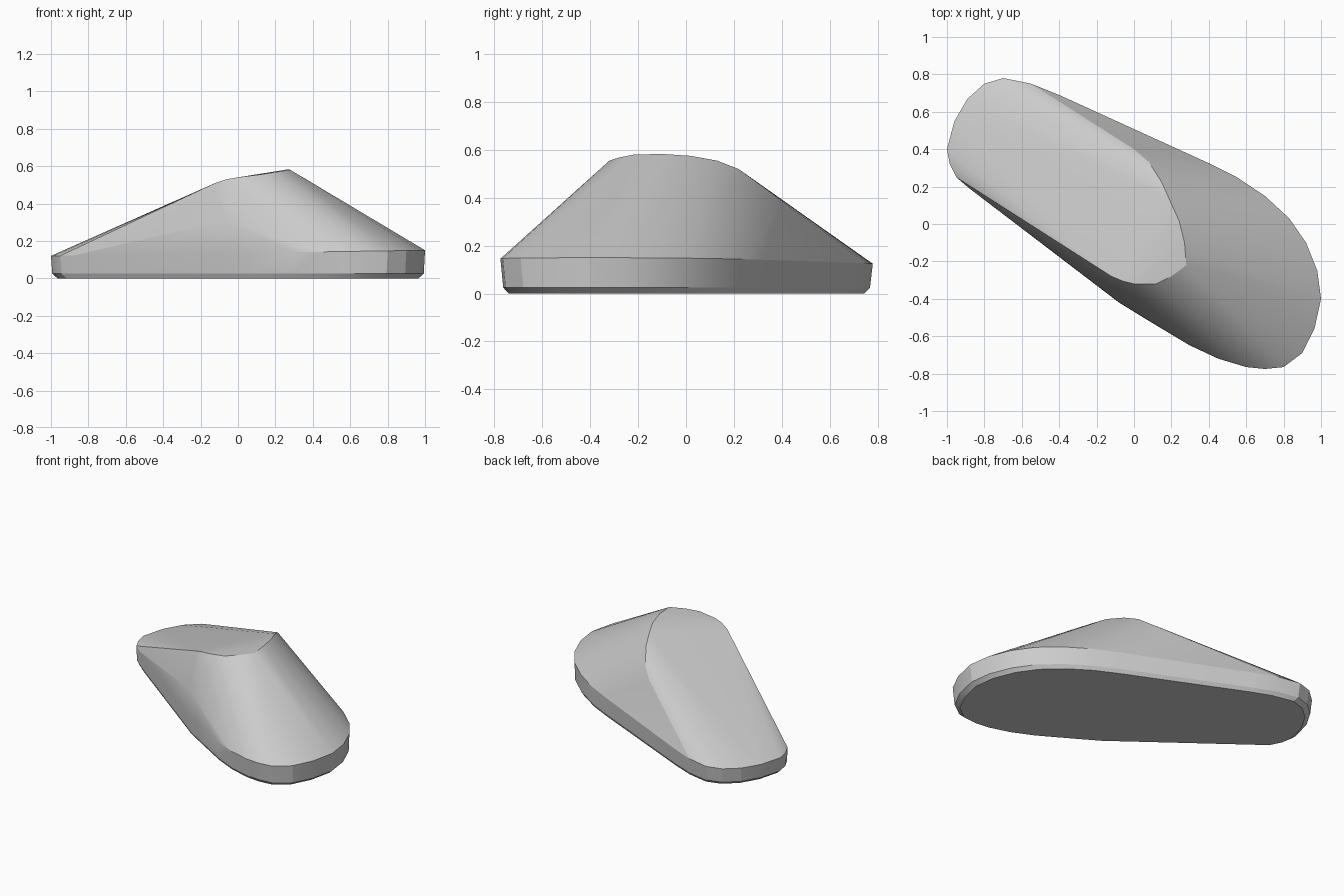
import bpy, bmesh

if "Cube" in bpy.data.objects:
    bpy.data.objects.remove(bpy.data.objects["Cube"])

# Plan outline of the wedge, anticlockwise from the narrow left end
outline = [(-1, .40), (-.985, .32), (-.95, .25), (-.88, .19), (-.60, -.02),
           (-.08, -.42), (.05, -.50), (.30, -.65), (.45, -.72), (.60, -.765),
           (.70, -.775), (.80, -.765), (.90, -.69), (.965, -.56), (1, -.40),
           (.98, -.25), (.92, -.10), (.83, .03), (.70, .15), (.55, .25),
           (.40, .325), (0, .50), (-.40, .69), (-.55, .75), (-.70, .78),
           (-.80, .75), (-.89, .67), (-.96, .55)]

# Raised edge of the sloping top face
ridge = [(-.12, -.28, .51), (-.06, -.305, .53), (0, -.32, .54), (.12, -.32, .555),
         (.20, -.28, .568), (.28, -.22, .58), (.27, -.10, .583), (.24, .02, .575),
         (.19, .13, .555), (.15, .22, .52), (.08, .33, .44), (0, .40, .385)]

# Shoulder points on the steep long side
shoulder = [(-.07, -.425, .31), (0, -.43, .33)]

bm = bmesh.new()
for x, y in outline:
    # Rim, lower wall and inset underside
    bm.verts.new((x, y, .135 + .015 * x))
    bm.verts.new((x * .993, y * .985, .025))
    bm.verts.new((x * .965, y * .955, 0))
for p in ridge + shoulder:
    bm.verts.new(p)

# Skin the sections into one convex body
hull = bmesh.ops.convex_hull(bm, input=bm.verts)
loose = {g for g in hull["geom_interior"] + hull["geom_unused"]
         if isinstance(g, bmesh.types.BMVert)}
bmesh.ops.delete(bm, geom=[v for v in loose if v.is_valid], context='VERTS')
bmesh.ops.recalc_face_normals(bm, faces=bm.faces)

mesh = bpy.data.meshes.new("wedge_body")
bm.to_mesh(mesh)
bm.free()
body = bpy.data.objects.new("wedge_body", mesh)
bpy.context.collection.objects.link(body)

# Soft facets with crisp rim and ridge
bpy.context.view_layer.objects.active = body
body.select_set(True)
bpy.ops.object.shade_smooth_by_angle(angle=.3)
